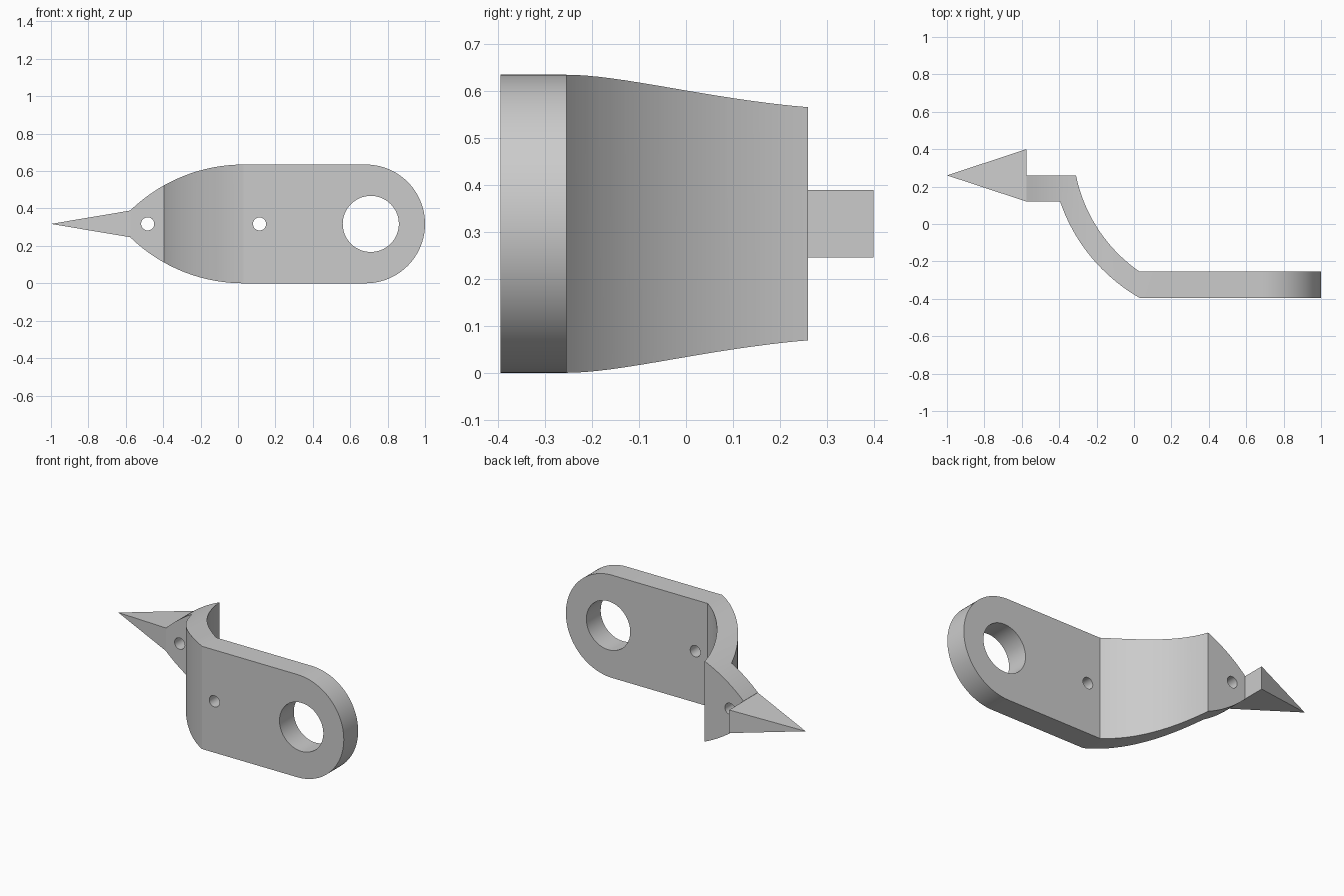
import bpy, bmesh, math
from mathutils import Vector

old = bpy.data.objects.get("Cube")
if old:
    bpy.data.objects.remove(old, do_unlink=True)

MID = 0.3175      # half height of the plate
NECK = -0.575     # where the plate meets the tip

grey = bpy.data.materials.new("light grey metal")
grey.use_nodes = True
grey.diffuse_color = (0.6, 0.6, 0.6, 1)
grey.node_tree.nodes["Principled BSDF"].inputs["Base Color"].default_value = (0.6, 0.6, 0.6, 1)


def arc(cx, cy, r, start, end, n):
    """Points along a circular arc, angles in radians."""
    angles = [start + (end - start) * i / n for i in range(n + 1)]
    return [(cx + r * math.cos(a), cy + r * math.sin(a)) for a in angles]


def arc_between(centre, p, q, n):
    """Arc round centre from p to q, easing the radius between the two ends."""
    c = Vector(centre)
    a, b = Vector(p) - c, Vector(q) - c
    t0, t1 = (math.atan2(v.y, v.x) % math.tau for v in (a, b))
    pts = []
    for i in range(n + 1):
        f = i / n
        t, r = t0 + (t1 - t0) * f, a.length + (b.length - a.length) * f
        pts.append((c.x + r * math.cos(t), c.y + r * math.sin(t)))
    return pts


def make(name, bm):
    bmesh.ops.recalc_face_normals(bm, faces=bm.faces)
    mesh = bpy.data.meshes.new(name)
    bm.to_mesh(mesh)
    bm.free()
    mesh.materials.append(grey)
    obj = bpy.data.objects.new(name, mesh)
    bpy.context.collection.objects.link(obj)
    return obj


def prism(name, start, depth):
    """Extrude a loop of 3D points along a vector."""
    bm = bmesh.new()
    face = bm.faces.new([bm.verts.new(p) for p in start])
    new = bmesh.ops.extrude_face_region(bm, geom=[face])["geom"]
    bmesh.ops.translate(bm, vec=depth, verts=[v for v in new if isinstance(v, bmesh.types.BMVert)])
    return make(name, bm)


def boolean(target, cutter, operation):
    mod = target.modifiers.new(operation.lower(), "BOOLEAN")
    mod.object, mod.operation, mod.solver = cutter, operation, "EXACT"
    bpy.context.view_layer.objects.active = target
    bpy.ops.object.modifier_apply(modifier=mod.name)
    bpy.data.objects.remove(cutter, do_unlink=True)


# Bent plate: cranked strip seen from above
bend = (0.50, 0.425)
strip = arc_between(bend, (-0.395, 0.12), (0.03, -0.395), 24)
strip += [(1.1, -0.395), (1.1, -0.255)]
strip += arc_between(bend, (0.03, -0.255), (-0.31, 0.26), 24)
strip += [(NECK, 0.26), (NECK, 0.12)]
plate = prism("bent_plate", [(x, y, -0.1) for x, y in strip], (0, 0, 0.9))

# Trim the strip to its front outline: round end, straight body, curved taper
R = 0.87
sweep = math.asin((0.03 - NECK) / R) + 0.03
top = arc(0.03, 2 * MID - R, R, math.pi / 2, math.pi / 2 + sweep, 24)
bottom = [(x, 2 * MID - z) for x, z in reversed(top)]
outline = arc(1 - MID, MID, MID, -math.pi / 2, math.pi / 2, 48) + top + bottom
boolean(plate, prism("outline_cutter", [(x, -0.6, z) for x, z in outline], (0, 1.2, 0)), "INTERSECT")

# One large and two small through holes
for x, r, n in ((0.71, 0.15, 64), (0.115, 0.035, 32), (-0.483, 0.035, 32)):
    ring = arc(x, MID, r, 0, math.tau, n)[:-1]
    boolean(plate, prism("hole_cutter", [(px, -0.6, pz) for px, pz in ring], (0, 1.2, 0)), "DIFFERENCE")

# Pyramid tip, twice as deep as the neck
bm = bmesh.new()
base = [bm.verts.new((NECK, 0.26 + 0.14 * sy, MID + 0.0715 * sz))
        for sy, sz in ((-1, -1), (1, -1), (1, 1), (-1, 1))]
apex = bm.verts.new((-1, 0.26, MID))
bm.faces.new(base)
for i in range(4):
    bm.faces.new((base[i], base[(i + 1) % 4], apex))
make("pointed_tip", bm)

# Smooth the curved walls, keep edges sharp
bpy.ops.object.select_all(action="DESELECT")
plate.select_set(True)
bpy.context.view_layer.objects.active = plate
bpy.ops.object.shade_smooth_by_angle(angle=math.radians(20))
